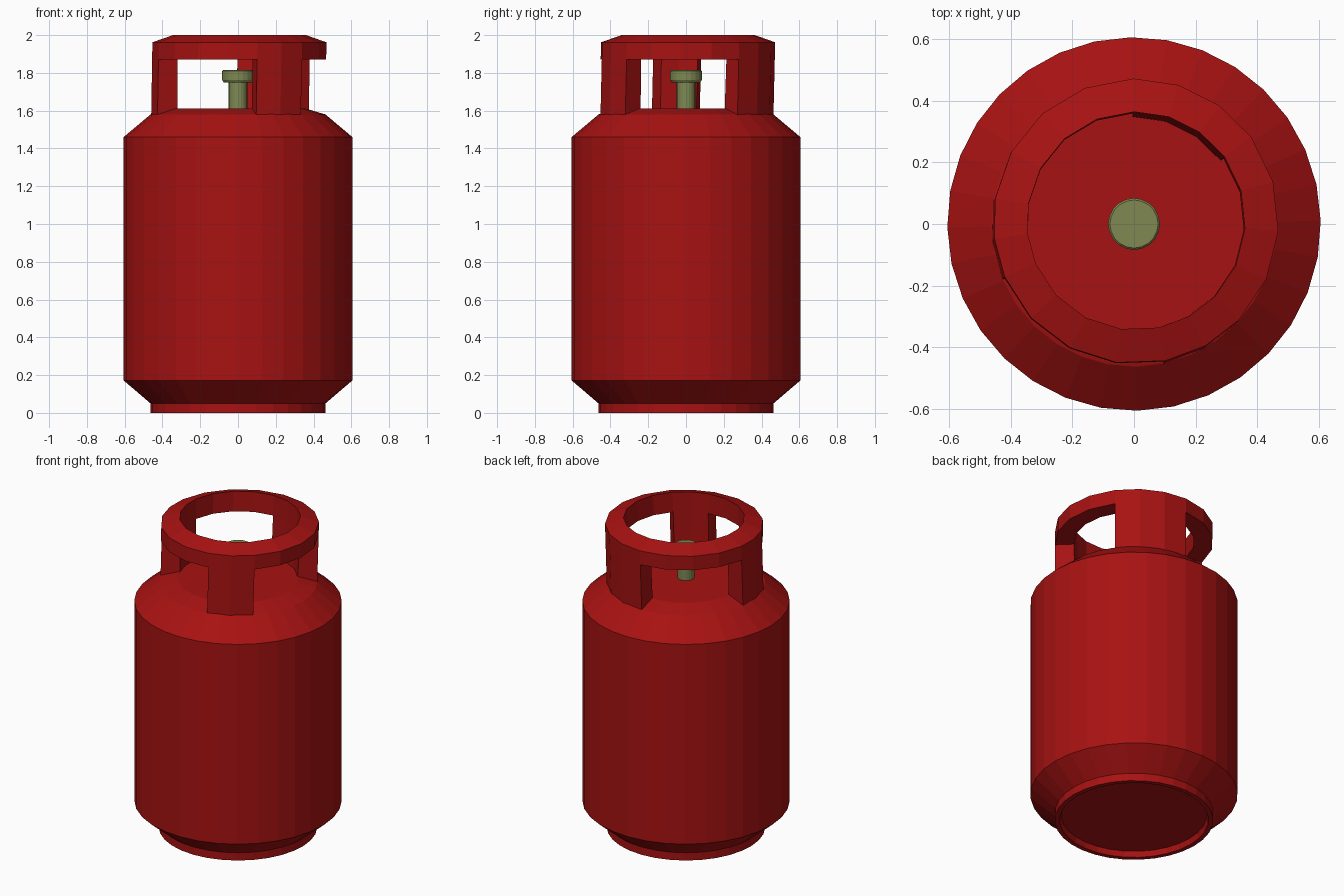
import bpy, bmesh
from math import cos, sin, radians, pi

default = bpy.data.objects.get("Cube")
if default:
    bpy.data.objects.remove(default, do_unlink=True)


def make_material(name, color):
    mat = bpy.data.materials.new(name)
    mat.use_nodes = True
    mat.diffuse_color = color
    bsdf = next(n for n in mat.node_tree.nodes if n.type == 'BSDF_PRINCIPLED')
    bsdf.inputs["Base Color"].default_value = color
    return mat


red = make_material("red_paint", (0.39, 0.006, 0.006, 1))
olive = make_material("olive_metal", (0.21, 0.25, 0.085, 1))


def finish(name, bm, mat):
    bmesh.ops.recalc_face_normals(bm, faces=bm.faces)
    mesh = bpy.data.meshes.new(name)
    bm.to_mesh(mesh)
    bm.free()
    mesh.materials.append(mat)
    obj = bpy.data.objects.new(name, mesh)
    bpy.context.collection.objects.link(obj)
    return obj


def lathe(name, profile, sides, mat, turn=0.0):
    """Revolve (radius, z) points around z and cap both ends."""
    bm = bmesh.new()
    rings = []
    for r, z in profile:
        angles = [2 * pi * i / sides + turn for i in range(sides)]
        rings.append([bm.verts.new((r * cos(a), r * sin(a), z)) for a in angles])
    for low, high in zip(rings, rings[1:]):
        for i in range(sides):
            j = (i + 1) % sides
            bm.faces.new((low[i], low[j], high[j], high[i]))
    bm.faces.new(rings[0])
    bm.faces.new(rings[-1])
    return finish(name, bm, mat)


# Tank with recessed foot ring, bevelled shoulders and a shallow domed top
lathe("tank_body", [
    (0.425, 0.035), (0.435, 0.0), (0.463, 0.0), (0.463, 0.05),
    (0.606, 0.172), (0.606, 1.46), (0.463, 1.58), (0.355, 1.612),
], 32, red, radians(1))

# Valve
lathe("valve_stem", [(0.049, 1.59), (0.049, 1.76)], 20, olive)
lathe("valve_cap", [(0.076, 1.75), (0.084, 1.762), (0.084, 1.81), (0.078, 1.816)], 20, olive)

# Guard collar: spans of (start, end, segments, has_post), in degrees
spans = [(36, 91, 3, True), (91, 171, 4, False), (171, 203, 2, True),
         (203, 282, 4, False), (282, 316, 2, True), (316, 396, 4, False)]
columns = []
for start, end, count, post in spans:
    for k in range(count):
        columns.append((radians(start + (end - start) * k / count), post))

# Section corners: radius, z; the top leans slightly off centre
section = {
    "outer_foot": (0.463, 1.565), "outer_low": (0.463, 1.872),
    "outer_top": (0.463, 1.962), "inner_top": (0.354, 2.0),
    "inner_low": (0.352, 1.872), "inner_foot": (0.347, 1.59),
}
bm = bmesh.new()
rows = []
for angle, post in columns:
    row = {}
    for key, (r, z) in section.items():
        lean = (z - 1.57) / 0.43 * 0.01
        row[key] = bm.verts.new((r * cos(angle) + lean * 0.7, r * sin(angle) + lean, z))
    rows.append(row)


def strip(a, b, first, second):
    bm.faces.new((a[first], b[first], b[second], a[second]))


total = len(columns)
for i, (angle, post) in enumerate(columns):
    a, b = rows[i], rows[(i + 1) % total]
    strip(a, b, "outer_low", "outer_top")
    strip(a, b, "outer_top", "inner_top")
    strip(a, b, "inner_top", "inner_low")
    if post:
        strip(a, b, "outer_foot", "outer_low")
        strip(a, b, "inner_low", "inner_foot")
        strip(a, b, "inner_foot", "outer_foot")
    else:
        strip(a, b, "inner_low", "outer_low")
    # Close the side of a post wherever a post begins or ends
    if post != columns[i - 1][1]:
        bm.faces.new([a[k] for k in ("outer_foot", "outer_low", "inner_low", "inner_foot")])
loose = [v for v in bm.verts if not v.link_faces]
bmesh.ops.delete(bm, geom=loose, context='VERTS')
finish("guard_collar", bm, red)
